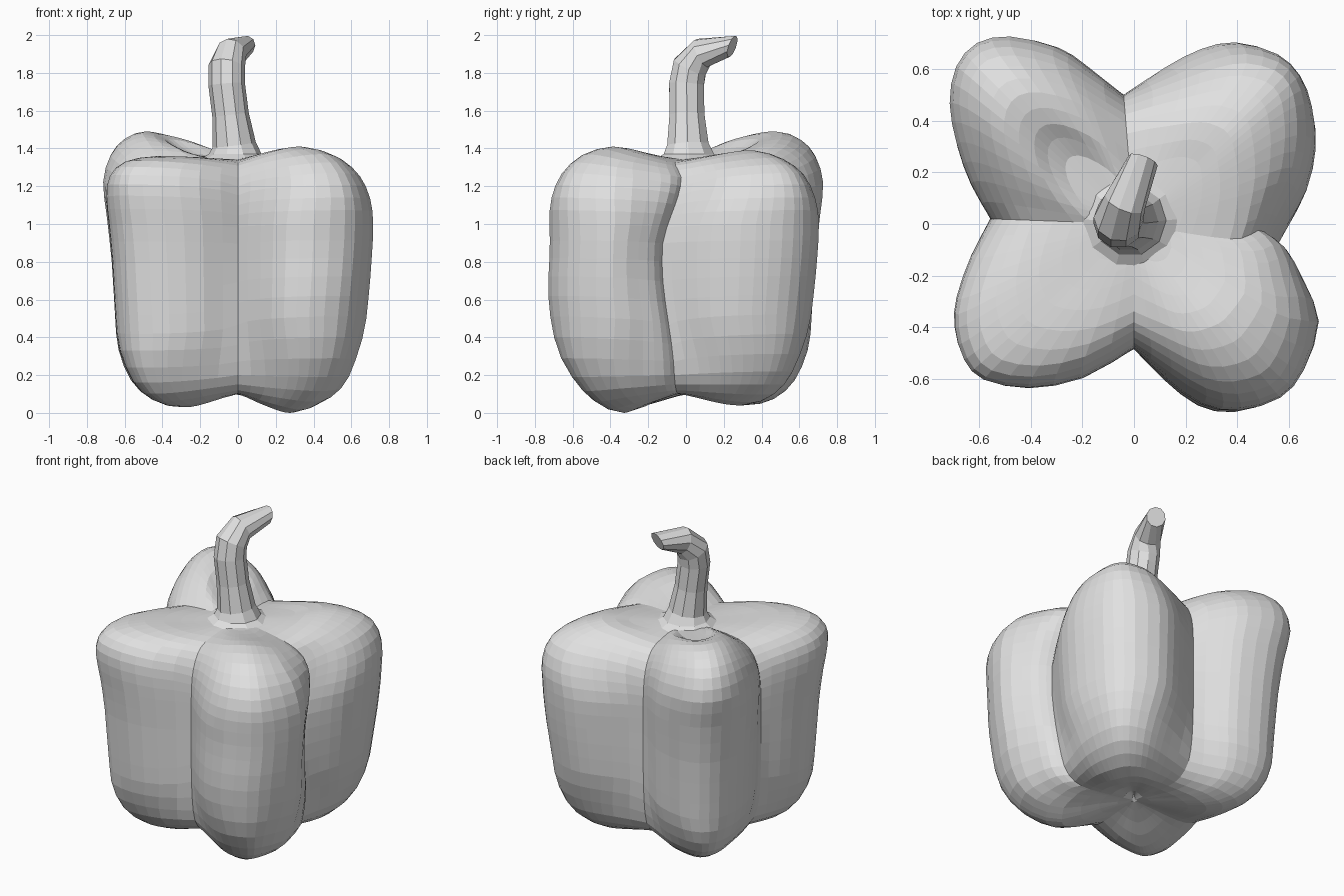
import bpy, bmesh, math
from mathutils import Vector

if "Cube" in bpy.data.objects:
    bpy.data.objects.remove(bpy.data.objects["Cube"])

grey = bpy.data.materials.new("plain grey")
grey.diffuse_color = (0.75, 0.75, 0.75, 1)
grey.use_nodes = True
grey.node_tree.nodes["Principled BSDF"].inputs["Base Color"].default_value = grey.diffuse_color


def finish(bm, name):
    bmesh.ops.recalc_face_normals(bm, faces=bm.faces)
    me = bpy.data.meshes.new(name)
    bm.to_mesh(me)
    bm.free()
    me.materials.append(grey)
    ob = bpy.data.objects.new(name, me)
    bpy.context.collection.objects.link(ob)
    return ob


def ramp(v):
    v = max(0.0, min(1.0, v))
    return v * v * (3 - 2 * v)


def smooth_points(pts):
    """Double the points of an open polyline with Catmull-Rom midpoints."""
    p = [Vector(q) for q in pts]
    out = []
    for i in range(len(p) - 1):
        a, b = p[i], p[i + 1]
        pa = p[i - 1] if i else a
        nb = p[i + 2] if i + 2 < len(p) else b
        out += [a, (9 * (a + b) - pa - nb) / 16]
    return out + [p[-1]]


# Plan outline of each lobe, from crease to crease (x, y)
c_right, c_back, c_left, c_front = (.53, -.097), (-.04, .5), (-.557, .02), (0, -.484)
outlines = [
    [c_right, (.6, .01), (.67, .135), (.704, .29), (.69, .445), (.64, .57),
     (.545, .66), (.39, .704), (.255, .677), (.12, .607), c_back],
    [c_back, (-.18, .62), (-.286, .69), (-.46, .73), (-.596, .70), (-.685, .6),
     (-.716, .45), (-.69, .29), (-.634, .143), c_left],
    [c_left, (-.634, -.116), (-.69, -.27), (-.697, -.387), (-.658, -.515),
     (-.576, -.6), (-.395, -.638), (-.19, -.6), c_front],
    [c_front, (.12, -.6), (.255, -.697), (.4, -.723), (.565, -.67), (.66, -.56),
     (.716, -.375), (.66, -.23), (.6, -.14), c_right],
]

# Meridian profiles (fraction of plan radius, height), bottom centre to top centre
full = [(.02, .12), (.22, .07), (.47, .0), (.67, .06), (.81, .19), (.91, .4),
        (.955, .62), (.985, .82), (1, 1.0), (.985, 1.14), (.91, 1.27),
        (.76, 1.37), (.56, 1.41), (.38, 1.385), (.2, 1.355), (.02, 1.35)]
back_left = [(.02, .12), (.22, .08), (.45, .04), (.64, .07), (.79, .17), (.88, .33),
             (.905, .52), (.93, .8), (.97, 1.05), (1, 1.23), (.95, 1.37),
             (.85, 1.455), (.71, 1.49), (.55, 1.45), (.38, 1.37), (.02, 1.35)]
front_left = [(.02, .12), (.22, .08), (.45, .03), (.64, .06), (.79, .16), (.89, .33),
              (.92, .52), (.945, .8), (.975, 1.0), (1, 1.15), (.98, 1.26),
              (.87, 1.335), (.65, 1.36), (.4, 1.35), (.22, 1.345), (.02, 1.35)]
crease = [(.02, .12), (.3, .11), (.58, .10), (.78, .12), (.92, .2), (.98, .36),
          (1, .58), (1, .8), (1, .98), (.99, 1.1), (.95, 1.2),
          (.85, 1.285), (.7, 1.325), (.42, 1.34), (.22, 1.345), (.02, 1.35)]
back_right = [(k, z + .04 * max(0, 1 - z / .7) - .02 * (z > 1.36)) for k, z in full]
lobes = [smooth_points(p) for p in (back_right, back_left, front_left, full)]
valley = smooth_points(crease)

# Pepper body: four lobes lofted around the centre
bm = bmesh.new()
columns = []
crease_angle = math.atan2(c_right[1], c_right[0])
squeeze_top = (.45, .25, .15, .3)
for index, (outline, lobe) in enumerate(zip(outlines, lobes)):
    pts = smooth_points(outline)[:-1]
    a0 = math.atan2(outline[0][1], outline[0][0])
    span = (math.atan2(outline[-1][1], outline[-1][0]) - a0) % math.tau
    for p in pts:
        ang = math.atan2(p.y, p.x)
        u = ((ang - a0 + 1e-5) % math.tau) / span * 2 - 1
        near = math.exp(-((ang - crease_angle) / .3) ** 2)
        col = []
        for a, b in zip(lobe, valley):
            # sharp valley on the walls, soft valley on top and underneath
            wall = ramp((b.y - .1) / .2) * ramp((1.34 - b.y) / .2)
            w = max(0, 1 - u * u) ** (1.25 - .6 * wall)
            q = a * w + b * (1 - w)
            # lobes narrow towards both ends
            m = .38 * ramp((.5 - b.y) / .4) + squeeze_top[index] * ramp((b.y - .95) / .35)
            turn = -m * u * (1 - u * u) * span / 2
            r = p.length * q.x * (1 + .1 * m * w)
            x, y, z = r * math.cos(ang + turn), r * math.sin(ang + turn), q.y
            # front right lobe is fuller low down at the front
            if index == 3 and y < 0:
                y *= 1 + .06 * ramp((z - .05) / .3) * ramp((.95 - z) / .4) * w
            # the right-hand crease wanders
            y += near * q.x * (-.03 + .10 * ramp((z - .85) / .4)
                               + .06 * ramp((.8 - z) / .6)) * ramp((1.36 - z) / .12)
            col.append(bm.verts.new((x, y, z)))
        columns.append(col)
n = len(columns)
for i in range(n):
    a, b = columns[i], columns[(i + 1) % n]
    for j in range(len(a) - 1):
        bm.faces.new((a[j], b[j], b[j + 1], a[j + 1]))
bm.faces.new([c[0] for c in columns])
bm.faces.new([c[-1] for c in columns])
finish(bm, "pepper_body")

# Stem: bent faceted tube, flared at the base (x, y, z, radius)
path = [(-.01, .02, 1.33, .21), (-.015, .015, 1.37, .14), (-.02, .01, 1.42, .115),
        (-.04, .005, 1.58, .097), (-.06, .003, 1.74, .097), (-.06, .02, 1.83, .097),
        (-.035, .085, 1.905, .083), (.035, .245, 1.94, .06)]
bm = bmesh.new()
rings, sides = [], 10
for i, (x, y, z, r) in enumerate(path):
    lo, hi = path[max(i - 1, 0)], path[min(i + 1, len(path) - 1)]
    t = (Vector(hi[:3]) - Vector(lo[:3])).normalized()
    if i < 2:
        t = Vector((0, 0, 1))
    if i == len(path) - 1:
        t = Vector((.3, .8, -.3)).normalized()
    side = Vector((1, 0, 0))
    side = (side - t * side.dot(t)).normalized()
    up = t.cross(side)
    rings.append([bm.verts.new(Vector((x, y, z)) + r * (
        side * math.cos(math.tau * k / sides) + up * math.sin(math.tau * k / sides)))
        for k in range(sides)])
for a, b in zip(rings, rings[1:]):
    for k in range(sides):
        m = (k + 1) % sides
        bm.faces.new((a[k], a[m], b[m], b[k]))
bm.faces.new(rings[0])
bm.faces.new(rings[-1])
finish(bm, "stem")
